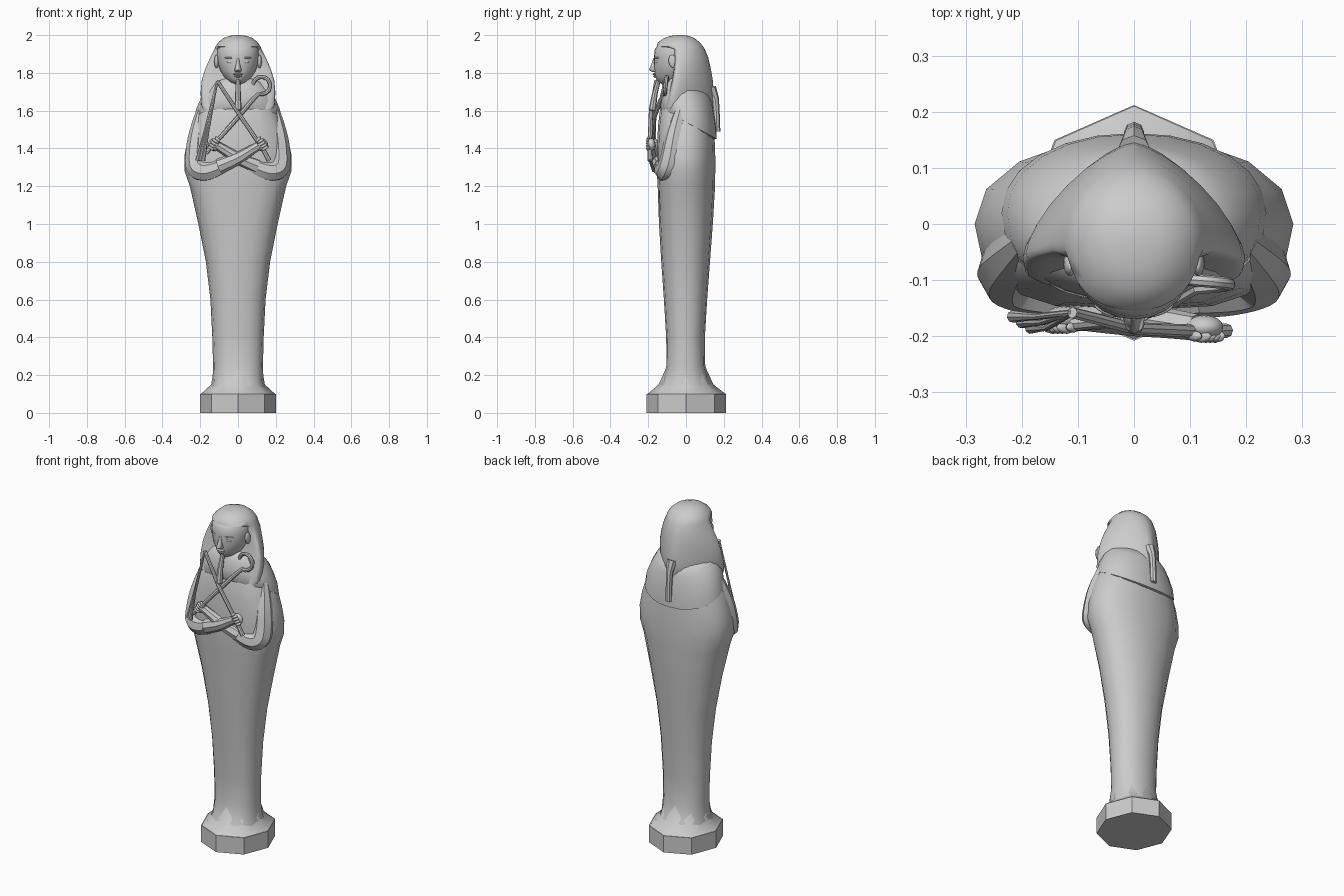
import bpy, bmesh, math
from mathutils import Vector


def smooth(ob, angle=40):
    bpy.ops.object.select_all(action='DESELECT')
    ob.select_set(True)
    bpy.context.view_layer.objects.active = ob
    bpy.ops.object.shade_smooth_by_angle(angle=math.radians(angle))


def ring(z, w, yf, yb, yc=0.0, pf=2.0, pb=2.0, n=16, tilt=0.0):
    """Superellipse section with separate front and back shapes."""
    pts = []
    for i in range(n):
        a = 2 * math.pi * i / n
        c, s = round(math.cos(a), 6), round(math.sin(a), 6)
        p = pb if s >= 0 else pf
        x = math.copysign(abs(c) ** (2 / p), c) * w
        d = (yb - yc) if s >= 0 else (yc - yf)
        y = yc + math.copysign(abs(s) ** (2 / p), s) * d
        pts.append(Vector((x, y, z - tilt * y)))
    return pts


def loft(name, rings, angle=40):
    bm = bmesh.new()
    loops = [[bm.verts.new(p) for p in r] for r in rings]
    n = len(loops[0])
    for a, b in zip(loops, loops[1:]):
        for i in range(n):
            j = (i + 1) % n
            bm.faces.new((a[i], a[j], b[j], b[i]))
    bm.faces.new(loops[0][::-1])
    bm.faces.new(loops[-1])
    me = bpy.data.meshes.new(name)
    bm.to_mesh(me)
    bm.free()
    ob = bpy.data.objects.new(name, me)
    bpy.context.collection.objects.link(ob)
    smooth(ob, angle)
    return ob


def tube(name, pts, radii, kind='POLY'):
    cu = bpy.data.curves.new(name, 'CURVE')
    cu.dimensions = '3D'
    cu.bevel_depth = 1.0
    cu.bevel_resolution = 2
    cu.use_fill_caps = True
    sp = cu.splines.new(kind)
    sp.points.add(len(pts) - 1)
    for q, p, r in zip(sp.points, pts, radii):
        q.co = (*p, 1)
        q.radius = r
    if kind == 'NURBS':
        sp.order_u = 3
        sp.use_endpoint_u = True
        sp.resolution_u = 5
    ob = bpy.data.objects.new(name, cu)
    bpy.context.collection.objects.link(ob)
    bpy.ops.object.select_all(action='DESELECT')
    ob.select_set(True)
    bpy.context.view_layer.objects.active = ob
    bpy.ops.object.convert(target='MESH')
    smooth(bpy.context.object)


def ball(name, loc, size, rot=(0, 0, 0), seg=16):
    bpy.ops.mesh.primitive_uv_sphere_add(segments=seg, ring_count=seg // 2,
                                         radius=1, location=loc, rotation=rot)
    ob = bpy.context.object
    ob.name = name
    ob.scale = size
    smooth(ob, 80)


# Octagonal plinth and sloping foot
loft("plinth", [ring(z, 0.2, -0.208, 0.212, n=8) for z in (0, 0.1)], 20)
loft("foot_slope", [ring(0.1, 0.197, -0.205, 0.21, n=8),
                    ring(0.15, 0.142, -0.145, 0.145, n=8),
                    ring(0.25, 0.125, -0.1, 0.1, n=8)], 50)

# Wrapped body: z, half width, front, back
body = [(0.13, .145, -.145, .145), (0.17, .135, -.125, .125), (0.25, .132, -.103, .102),
        (0.4, .136, -.105, .10), (0.6, .146, -.117, .112), (0.8, .17, -.131, .127),
        (1.0, .21, -.143, .142), (1.2, .255, -.15, .154), (1.28, .283, -.155, .155),
        (1.36, .284, -.155, .155), (1.44, .268, -.152, .152), (1.52, .243, -.148, .147),
        (1.6, .208, -.138, .138), (1.66, .175, -.12, .125), (1.7, .1, -.09, .1)]
loft("wrapped_body", [ring(z, w, f, b, 0, 2.3 + 0.4 * (z > 1.1), 2.1, 16)
                      for z, w, f, b in body], 60)

# Shoulder cape, lower at the back
cape = [(1.53, .225, -.13, .15), (1.54, .236, -.14, .162), (1.60, .226, -.138, .16),
        (1.66, .20, -.125, .15), (1.71, .17, -.105, .14), (1.75, .12, -.06, .125)]
loft("shoulder_cape", [ring(z, w, f, b, 0.02, 2.2, 2.1, 24, 0.55)
                       for z, w, f, b in cape], 50)

# Head cloth: z, half width, front, back, widest y, front power, back power
cloth = [(1.61, .185, -.115, .13, -.07, 4, 1.5), (1.63, .195, -.11, .142, -.065, 4, 1.45),
         (1.70, .198, -.09, .147, -.058, 4, 1.4), (1.76, .192, -.075, .142, -.05, 4, 1.45),
         (1.82, .174, -.065, .132, -.045, 4, 1.55), (1.88, .148, -.06, .118, -.035, 4, 1.75),
         (1.925, .125, -.075, .10, -.03, 3, 1.9), (1.94, .119, -.155, .09, -.03, 2.2, 2),
         (1.96, .106, -.15, .075, -.03, 2, 2), (1.985, .077, -.115, .043, -.03, 2, 2),
         (1.996, .045, -.08, .012, -.03, 2, 2), (2.0, .012, -.042, -.018, -.03, 2, 2)]
loft("head_cloth", [ring(z, w, f, b, c, p, q, 32) for z, w, f, b, c, p, q in cloth], 45)
tube("back_braid", [(0, .13, 1.72), (0, .155, 1.66), (0, .16, 1.6), (0, .164, 1.49)],
     [.03, .02, .018, .018])

# Face and neck
face = [(1.742, .03, -.13), (1.752, .05, -.15), (1.775, .072, -.161), (1.81, .094, -.168),
        (1.85, .107, -.17), (1.89, .111, -.17), (1.925, .11, -.165), (1.95, .1, -.148)]
loft("face", [ring(z, w, f, 0, -.055, 2, 2, 24) for z, w, f in face], 60)
tube("neck", [(0, -.06, 1.6), (0, -.06, 1.78)], [.07, .065])
loft("nose", [ring(1.805, .014, -.178, -.155, -.165, n=8), ring(1.815, .02, -.196, -.155, -.165, n=8),
              ring(1.85, .01, -.182, -.155, -.165, n=8), ring(1.88, .006, -.172, -.155, -.165, n=8)], 70)
ball("upper_lip", (0, -.166, 1.793), (.026, .011, .006))
ball("lower_lip", (0, -.163, 1.782), (.021, .011, .006))
for s in (-1, 1):
    ball("eye", (.042 * s, -.153, 1.858), (.02, .009, .008), (0, 0, .35 * s))
    ball("brow", (.044 * s, -.153, 1.88), (.028, .01, .005), (0, 0, .35 * s))
    ball("ear", (.114 * s, -.07, 1.86), (.012, .022, .036), (.2, 0, 0))

# Ceremonial beard
tube("beard", [(0, -.145, 1.765), (0, -.165, 1.69), (0, -.178, 1.605), (0, -.178, 1.598)],
     [.012, .015, .019, .012])

# Crossed arms: sleeve, forearm, fist and fingers
for s, dy in ((-1, -.012), (1, 0.004)):
    side = "right" if s < 0 else "left"
    tube(side + "_sleeve", [(.19 * s, -.03, 1.6), (.215 * s, -.06, 1.48), (.225 * s, -.08, 1.34),
                            (.215 * s, -.10, 1.28), (.13 * s, -.115, 1.28), (.04 * s, -.135 + dy, 1.33)],
         [.03, .05, .058, .058, .056, .036], 'NURBS')
    tube(side + "_forearm", [(.1 * s, -.135 + dy, 1.305), (0, -.155 + dy, 1.345),
                             (-.06 * s, -.165 + dy, 1.385), (-.11 * s, -.172 + dy, 1.415)],
         [.042, .034, .026, .024], 'NURBS')
    ball(side + "_fist", (-.125 * s, -.172 + dy, 1.42), (.034, .022, .034))
    for k in range(4):
        t = (k - 1.5) * .015
        ball(side + "_finger", (-(.132 + t * .55) * s, -.188 + dy, 1.42 - t * .85),
             (.022, .012, .0085), (0, .55 * s, 0), 8)
    ball(side + "_thumb", (-.108 * s, -.188 + dy, 1.448), (.02, .01, .009), (0, .9 * s, 0), 8)

# Crook: shaft then hook
shaft = [(-.17, -.178, 1.375), (-.12, -.18, 1.43), (0, -.168, 1.565), (.075, -.135, 1.655)]
hook = []
for k in range(13):
    a = math.radians(-110 + 300 * k / 12)
    hook.append((.125 + .046 * math.cos(a), -.115 + .02 * k / 12, 1.733 + .046 * math.sin(a)))
tube("crook", shaft + hook, [.012] * 4 + [.011] * 13)

# Flail: handle and three hanging strands
tube("flail_handle", [(.165, -.19, 1.335), (.13, -.192, 1.4), (0, -.186, 1.59), (-.11, -.158, 1.758)],
     [.013, .012, .011, .01])
for k in (-1, 0, 1):
    x = -.2 + .016 * k
    y = -.175 - .01 * k
    tube("flail_strand", [(-.11, -.158, 1.755), (-.165 + .009 * k, y, 1.5),
                          (-.182 + .012 * k, y, 1.42), (x, y, 1.335)],
         [.006, .006, .008, .011])
